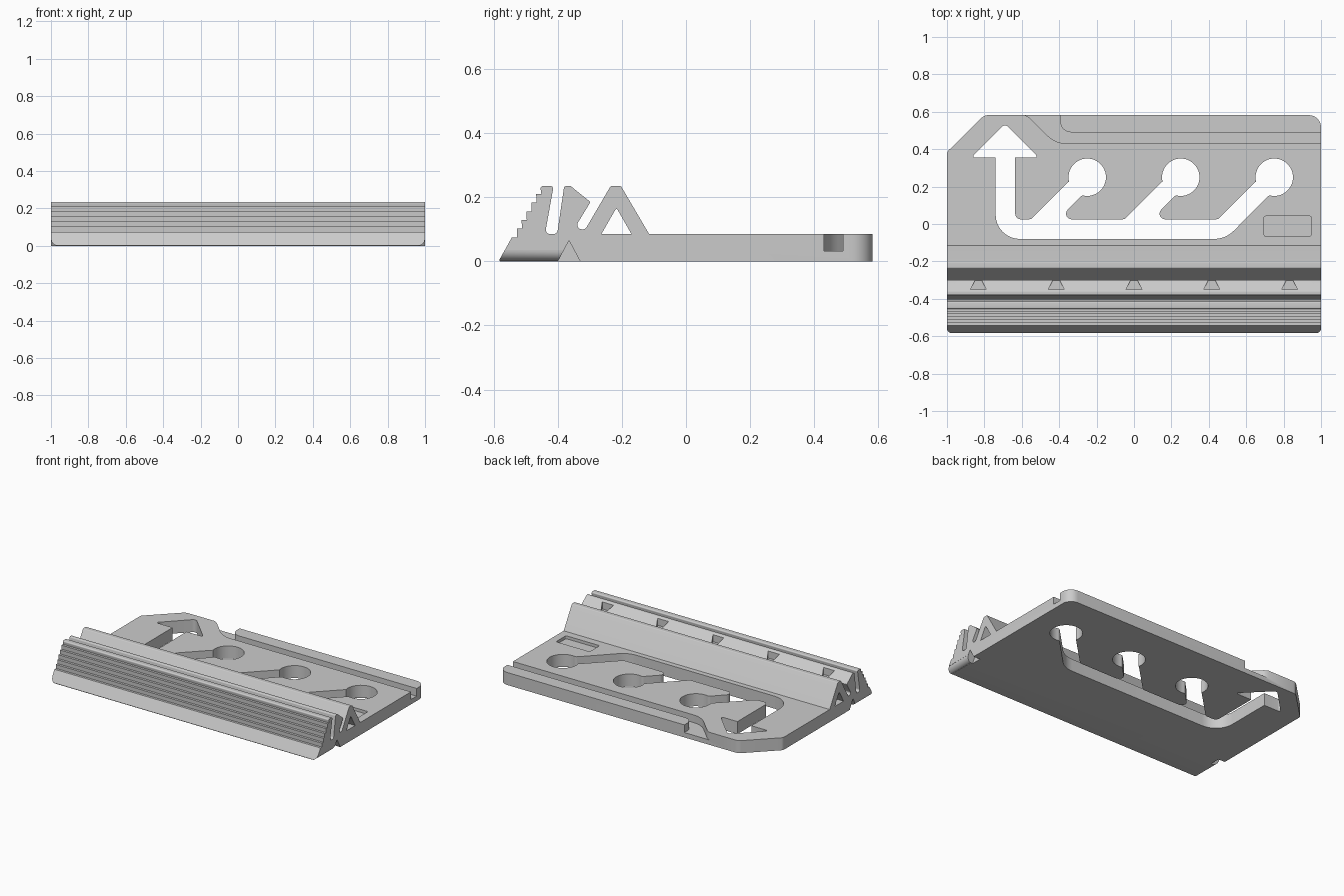
import bpy
import bmesh
import math
from mathutils import Vector

default_cube = bpy.data.objects.get("Cube")
if default_cube:
    bpy.data.objects.remove(default_cube, do_unlink=True)

# Single grey plastic
plastic = bpy.data.materials.new("grey plastic")
plastic.use_nodes = True
grey = (0.6, 0.6, 0.6, 1)
plastic.diffuse_color = grey
plastic.node_tree.nodes["Principled BSDF"].inputs["Base Color"].default_value = grey


def fillet(points, steps=8):
    """Round every corner given as (a, b, radius); keep (a, b) sharp."""
    result = []
    for i, point in enumerate(points):
        corner = Vector(point[:2])
        if len(point) == 2:
            result.append(corner)
            continue
        radius = point[2]
        back = (Vector(points[i - 1][:2]) - corner).normalized()
        ahead = (Vector(points[(i + 1) % len(points)][:2]) - corner).normalized()
        half = back.angle(ahead) / 2
        centre = corner + (back + ahead).normalized() * radius / math.sin(half)
        reach = radius / math.tan(half)
        start = corner + back * reach - centre
        end = corner + ahead * reach - centre
        for k in range(steps + 1):
            direction = start.normalized().slerp(end.normalized(), k / steps)
            result.append(centre + direction.normalized() * radius)
    return result


def prism(name, points, axis, low, high):
    """Extrude an outline along one axis."""
    place = {"x": lambda a, b, d: (d, a, b),
             "y": lambda a, b, d: (a, d, b),
             "z": lambda a, b, d: (a, b, d)}[axis]
    bm = bmesh.new()
    outline = fillet(points)
    rings = [[bm.verts.new(place(p.x, p.y, d)) for p in outline] for d in (low, high)]
    bm.faces.new(rings[0])
    bm.faces.new(rings[1])
    count = len(outline)
    for i in range(count):
        j = (i + 1) % count
        bm.faces.new((rings[0][i], rings[0][j], rings[1][j], rings[1][i]))
    bmesh.ops.recalc_face_normals(bm, faces=bm.faces)
    mesh = bpy.data.meshes.new(name)
    bm.to_mesh(mesh)
    bm.free()
    mesh.materials.append(plastic)
    obj = bpy.data.objects.new(name, mesh)
    bpy.context.collection.objects.link(obj)
    return obj


def combine(cutter, operation="DIFFERENCE"):
    """Apply one boolean to the body and discard the cutter."""
    modifier = body.modifiers.new(cutter.name, "BOOLEAN")
    modifier.operation = operation
    modifier.solver = "EXACT"
    modifier.object = cutter
    bpy.context.view_layer.objects.active = body
    bpy.ops.object.modifier_apply(modifier=modifier.name)
    bpy.data.objects.remove(cutter, do_unlink=True)


PLATE = 0.085
TOP = 0.235
FRONT, BACK = -0.585, 0.582


def front_slope(z):
    return FRONT + 0.56 * z


# Side section: stepped grip, two slots, three fins and flat plate
section = [(BACK + 0.05, 0), (FRONT, 0, 0.004)]
for step in range(6):
    z = 0.075 + 0.027 * step
    section += [(front_slope(z), z), (front_slope(z) + 0.016, z)]
section += [(-0.455, TOP, 0.008), (-0.413, TOP, 0.008),
            (-0.44, PLATE, 0.014), (-0.402, PLATE, 0.014),
            (-0.38, TOP, 0.008), (-0.36, TOP, 0.008), (-0.298, 0.185, 0.005),
            (-0.35, 0.1, 0.014), (-0.314, 0.1, 0.014),
            (-0.235, TOP, 0.008), (-0.203, TOP, 0.008),
            (-0.115, PLATE), (BACK + 0.05, PLATE)]
body = prism("hook_plate_body", section, "x", -1.1, 1.1)

# Plan outline with one chamfered and one rounded rear corner
outline = [(-1, -0.7), (1, -0.7), (1, BACK, 0.065), (-0.8, BACK, 0.05), (-1, 0.385, 0.03)]
combine(prism("plan_outline", outline, "z", -0.1, 0.4), "INTERSECT")

# Triangular tunnel through the rear fin
combine(prism("fin_tunnel", [(-0.264, PLATE), (-0.17, PLATE), (-0.217, 0.167, 0.004)], "x", -1.1, 1.1))

# Arrow opening, lower channel and keyhole necks
opening = [(-0.74, 0.355), (-0.87, 0.355, 0.008), (-0.69, 0.537, 0.025),
           (-0.51, 0.355, 0.008), (-0.635, 0.355), (-0.635, 0.025, 0.03)]
keyholes = (-0.25, 0.25, 0.75)
for x in keyholes:
    opening += [(x - 0.3, 0.025, 0.03), (x - 0.1, 0.225), (x, 0.25), (x, 0.152), (x - 0.03, 0.152, 0.02)]
    if x < keyholes[-1]:
        opening.append((x - 0.155, 0.025, 0.03))
opening += [(0.49, -0.08, 0.15), (-0.74, -0.08, 0.13)]
combine(prism("channel_cut", opening, "z", -0.1, 0.2))

# Round keyhole ends
for x in keyholes:
    ring = [(x + 0.1 * math.cos(math.tau * k / 48), 0.25 + 0.1 * math.sin(math.tau * k / 48))
            for k in range(48)]
    combine(prism("keyhole_cut", ring, "z", -0.1, 0.2))

# Rear groove that turns out through the back edge
groove = [(1.1, 0.43), (-0.42, 0.43, 0.15), (-0.56, 0.57, 0.04), (-0.62, 0.6),
          (-0.62, 0.7), (-0.395, 0.7), (-0.395, 0.49, 0.06), (1.1, 0.49)]
combine(prism("rear_groove", groove, "z", 0.033, 0.2))

# Shallow label recess
recess = [(0.695, -0.065, 0.01), (0.948, -0.065, 0.01), (0.948, 0.042, 0.01), (0.695, 0.042, 0.01)]
combine(prism("label_recess", recess, "z", PLATE - 0.02, 0.2))

# Small tapered pockets along the middle fin
for index in range(-2, 3):
    x = index * 0.416
    pocket = [(x - 0.042, -0.349), (x + 0.042, -0.349), (x + 0.019, -0.303), (x - 0.019, -0.303)]
    combine(prism("fin_pocket", pocket, "z", 0.178, 0.3))

# Notched ends and rounded lower side edges of the grip
for side in (-1, 1):
    span = sorted((side * 0.95, side * 1.1))
    combine(prism("end_notch", [(-0.405, -0.01), (-0.325, -0.01), (-0.365, 0.065)], "x", *span))
    arc = [(side * (0.964 + 0.035 * math.sin(a)), 0.036 - 0.035 * math.cos(a))
           for a in (math.pi * k / 16 for k in range(9))]
    edge = arc + [(side * 1.05, 0.036), (side * 1.05, -0.05), (side * 0.964, -0.05)]
    combine(prism("edge_round", edge, "y", -0.7, -0.365))

# Smooth the rounded corners, keep edges sharp
bpy.ops.object.select_all(action="DESELECT")
body.select_set(True)
bpy.context.view_layer.objects.active = body
bpy.ops.object.shade_smooth_by_angle(angle=math.radians(30))
